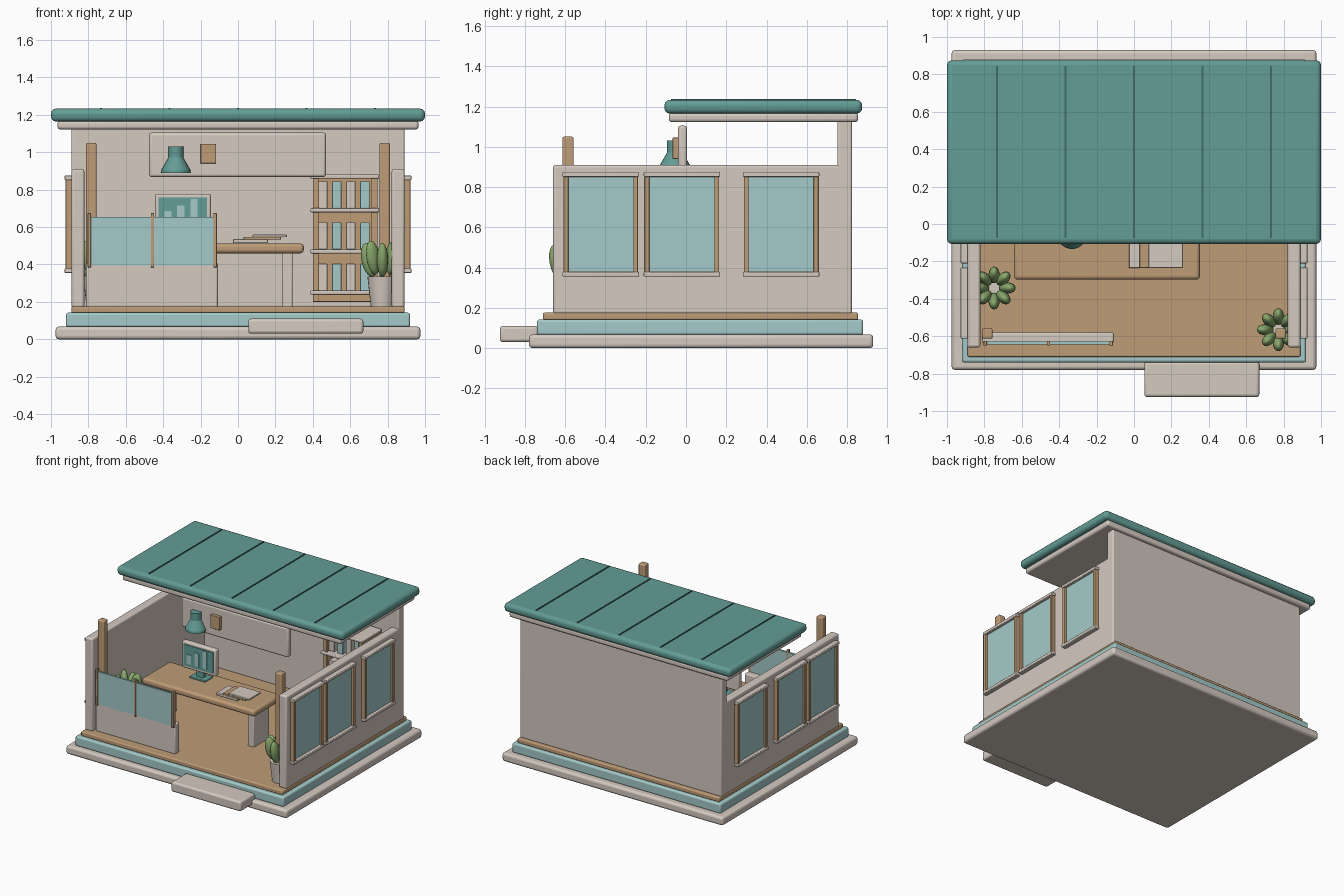
import bpy, math

if "Cube" in bpy.data.objects:
    bpy.data.objects.remove(bpy.data.objects["Cube"])


def material(name, rgb):
    m = bpy.data.materials.new(name)
    m.diffuse_color = (*rgb, 1)
    m.use_nodes = True
    m.node_tree.nodes["Principled BSDF"].inputs["Base Color"].default_value = m.diffuse_color
    return m


CREAM = material("warm_cream", (0.66, 0.59, 0.53))
TEAL = material("roof_teal", (0.125, 0.335, 0.30))
AQUA = material("pale_aqua", (0.37, 0.59, 0.58))
WOOD = material("light_wood", (0.52, 0.335, 0.185))
GREEN = material("leaf_green", (0.25, 0.39, 0.15))
DARK = material("seam_teal", (0.05, 0.15, 0.14))


def finish(name, mat):
    ob = bpy.context.object
    ob.name = name
    ob.data.materials.append(mat)
    return ob


def box(name, x, y, z, mat, bevel=0.006):
    """Bevelled box from (min, max) ranges on each axis."""
    lo, hi = zip(x, y, z)
    bpy.ops.mesh.primitive_cube_add(size=1, location=[(a + b) / 2 for a, b in zip(lo, hi)])
    ob = finish(name, mat)
    ob.scale = [b - a for a, b in zip(lo, hi)]
    bpy.ops.object.transform_apply(location=False, rotation=False, scale=True)
    if bevel:
        mod = ob.modifiers.new("Bevel", 'BEVEL')
        mod.width = bevel
        mod.segments = 3
        bpy.ops.object.shade_smooth_by_angle(angle=math.radians(35))
    return ob


def cone(name, x, y, z0, z1, r0, r1, mat, sides=24):
    bpy.ops.mesh.primitive_cone_add(vertices=sides, radius1=r0, radius2=r1, depth=z1 - z0,
                                    location=(x, y, (z0 + z1) / 2))
    ob = finish(name, mat)
    bpy.ops.object.shade_smooth_by_angle(angle=math.radians(35))
    return ob


# Stepped base, floor and entrance step
box("base_slab", (-.975, .975), (-.78, .93), (0, .068), CREAM, .018)
box("plinth", (-.92, .92), (-.74, .88), (.065, .142), AQUA, .012)
box("floor", (-.89, .89), (-.71, .855), (.14, .176), WOOD, .008)
box("entrance_step", (.055, .67), (-.925, -.735), (.03, .11), CREAM, .015)

# Walls
box("back_wall", (-.89, .89), (.752, .824), (.17, 1.14), CREAM, .01)
for side, s in (("left", -1), ("right", 1)):
    def span(a, b):
        return tuple(sorted((s * a, s * b)))

    box(side + "_wall", span(.822, .89), (-.66, .82), (.17, .91), CREAM, .012)
    # Three framed windows on the outside of each side wall
    for i, y in enumerate((-.423, -.02, .472)):
        n = f"{side}_window_{i + 1}_"
        box(n + "glass", span(.885, .905), (y - .162, y + .162), (.38, .85), AQUA, 0)
        for e in (-1, 1):
            box(n + "post", span(.885, .922), (y + e * .173 - .012, y + e * .173 + .012),
                (.365, .87), WOOD, .004)
        for z in (.367, .863):
            box(n + "rail", span(.885, .927), (y - .19, y + .19), (z - .012, z + .012), CREAM, .005)
    # Front corner post
    box(side + "_front_post", span(.757, .812), (-.613, -.558), (.17, 1.05), WOOD, .008)

# Flat roof with raised seams
box("roof_fascia", (-.965, .965), (-.085, .855), (1.122, 1.17), CREAM, .016)
box("roof_slab", (-1, 1), (-.107, .875), (1.165, 1.233), TEAL, .026)
for i in range(5):
    x = (i - 2) * .366
    box("roof_seam", (x - .005, x + .005), (-.075, .845), (1.225, 1.238), DARK, 0)

# Front half wall with glass screen
box("half_wall", (-.812, -.108), (-.637, -.58), (.17, .412), CREAM, .01)
for i, x in enumerate((-.795, -.457)):
    box("screen_glass", (x + .004, x + .334), (-.643, -.628), (.395, .655), AQUA, 0)
for x in (-.795, -.457, -.122):
    box("screen_post", (x - .009, x + .009), (-.65, -.625), (.385, .675), WOOD, .003)

# Hanging panel with lamp and small picture
box("hanging_panel", (-.475, .47), (-.04, .005), (.868, 1.105), CREAM, .014)
cone("lamp_shade", -.332, -.055, .905, .975, .077, .037, TEAL)
cone("lamp_rim", -.332, -.055, .89, .906, .079, .077, TEAL)
cone("lamp_neck", -.332, -.055, .974, 1.032, .04, .04, TEAL)
box("small_picture", (-.2, -.117), (-.066, -.038), (.94, 1.045), WOOD, .003)

# Desk
box("desk_top", (-.642, .352), (-.297, .055), (.46, .512), WOOD, .018)
for x in (-.58, .235):
    box("desk_leg", (x, x + .057), (-.217, -.02), (.17, .465), CREAM, .008)

# Monitor with bar chart
box("monitor_foot", (-.36, -.22), (-.1, -.0), (.51, .525), TEAL, .005)
box("monitor_stand", (-.32, -.26), (-.07, -.03), (.515, .6), TEAL, .006)
box("monitor_case", (-.443, -.145), (-.075, -.03), (.565, .778), CREAM, .012)
box("monitor_screen", (-.424, -.165), (-.081, -.073), (.588, .757), TEAL, 0)
for x, top in ((-.375, .685), (-.306, .715), (-.235, .75)):
    box("chart_bar", (x - .019, x + .019), (-.086, -.08), (.61, top), AQUA, 0)

# Stack of papers
box("paper_lower", (-.027, .16), (-.235, -.085), (.515, .535), CREAM, .004)
box("folder", (.03, .23), (-.235, -.085), (.533, .548), WOOD, .004)
box("paper_upper", (.078, .262), (-.235, -.085), (.546, .56), CREAM, .004)

# Bookcase
box("bookcase_back", (.4, .745), (.715, .75), (.2, .87), WOOD, .004)
for x in (.4, .713):
    box("bookcase_side", (x, x + .034), (.5, .73), (.2, .87), WOOD, .005)
box("bookcase_plinth", (.41, .735), (.51, .73), (.2, .245), WOOD, .004)
for row, z in enumerate((.25, .47, .69, .87)):
    box("bookcase_shelf", (.387, .755), (.485, .735), (z - .011, z + .011), CREAM, .006)
    if row < 3:
        for i in range(4):
            x = .453 + i * .075
            box("book", (x - .025, x + .025), (.53, .68), (z + .01, z + .155),
                AQUA if i % 2 else CREAM, .004)

# Potted plants
for side, px, py in (("left", -.748, -.342), ("right", .772, -.565)):
    cone(side + "_pot", px, py, .172, .335, .062, .08, CREAM)
    for i in range(8):
        a = i * math.pi / 4
        r = .07
        bpy.ops.mesh.primitive_uv_sphere_add(
            segments=16, ring_count=10, radius=1, scale=(.042, .03, .092),
            location=(px + r * math.cos(a), py + r * math.sin(a), .425 + .012 * (i % 2)),
            rotation=(0, math.radians(12), a))
        finish(side + "_leaf", GREEN)
        bpy.ops.object.shade_smooth()
